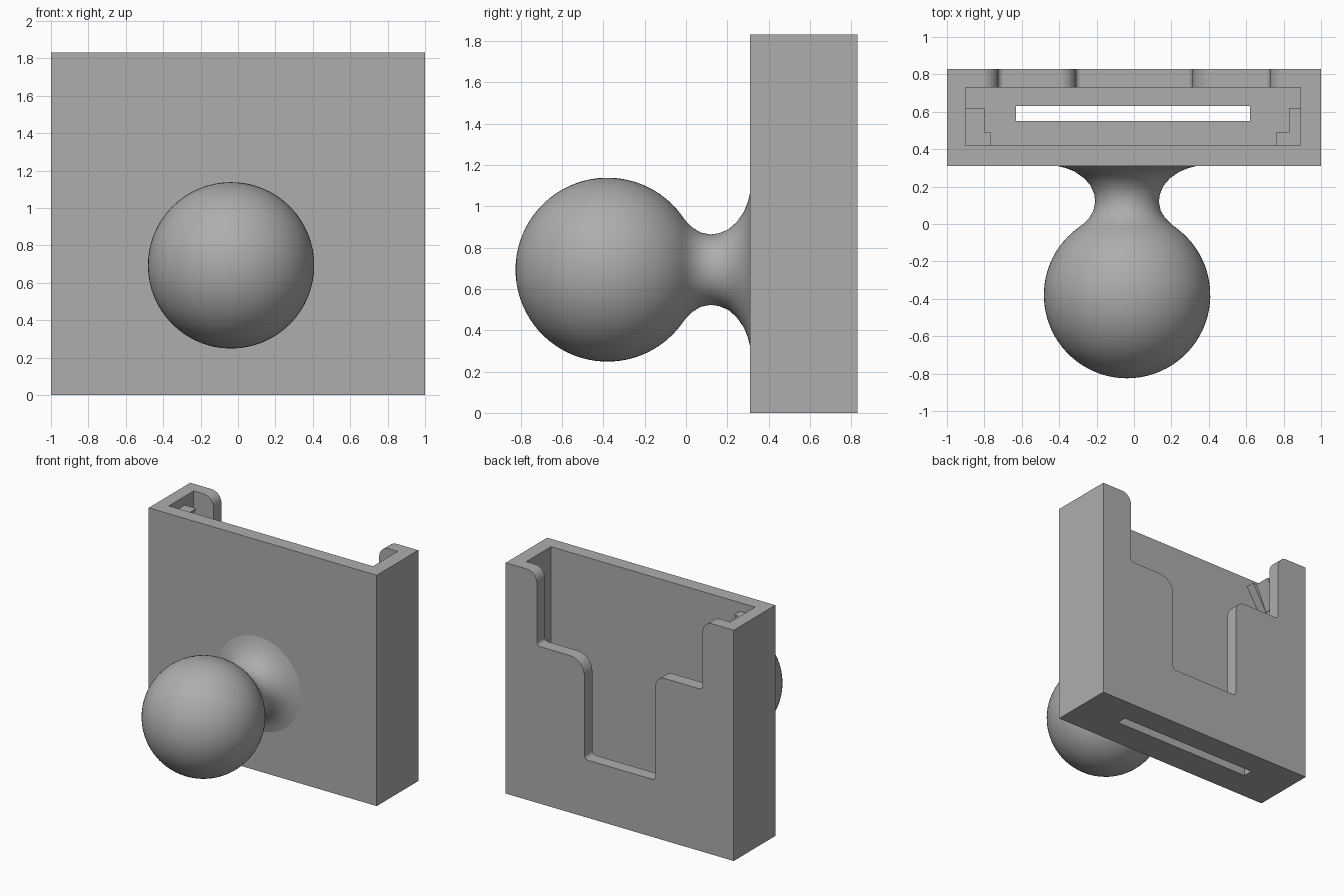
import bpy, bmesh, math
from mathutils import Vector, Matrix

cube = bpy.data.objects.get("Cube")
if cube:
    bpy.data.objects.remove(cube)

mat = bpy.data.materials.new("plain grey")
mat.use_nodes = True
GREY = (0.42, 0.42, 0.42, 1)
mat.diffuse_color = GREY
mat.node_tree.nodes["Principled BSDF"].inputs["Base Color"].default_value = GREY


def finish(name, bm):
    bmesh.ops.remove_doubles(bm, verts=bm.verts, dist=1e-4)
    bmesh.ops.recalc_face_normals(bm, faces=bm.faces)
    me = bpy.data.meshes.new(name)
    bm.to_mesh(me)
    bm.free()
    me.materials.append(mat)
    ob = bpy.data.objects.new(name, me)
    bpy.context.collection.objects.link(ob)
    return ob


def box(name, x0, x1, y0, y1, z0, z1):
    bm = bmesh.new()
    bmesh.ops.create_cube(bm, size=1)
    bmesh.ops.scale(bm, vec=(x1 - x0, y1 - y0, z1 - z0), verts=bm.verts)
    bmesh.ops.translate(bm, vec=((x0 + x1) / 2, (y0 + y1) / 2, (z0 + z1) / 2), verts=bm.verts)
    return finish(name, bm)


def rounded(corners, steps=8):
    """Round each (x, z, radius) corner of an outline."""
    out = []
    for i, (x, z, r) in enumerate(corners):
        p = Vector((x, z))
        if r == 0:
            out.append(p)
            continue
        a = (Vector(corners[i - 1][:2]) - p).normalized()
        b = (Vector(corners[(i + 1) % len(corners)][:2]) - p).normalized()
        for k in range(steps + 1):
            t = k / steps * math.pi / 2
            out.append(p + a * r * (1 - math.sin(t)) + b * r * (1 - math.cos(t)))
    return out


def prism(name, outline, y0, y1):
    bm = bmesh.new()
    face = bm.faces.new([bm.verts.new((p.x, y0, p.y)) for p in outline])
    ext = bmesh.ops.extrude_face_region(bm, geom=[face])
    verts = [v for v in ext["geom"] if isinstance(v, bmesh.types.BMVert)]
    bmesh.ops.translate(bm, vec=(0, y1 - y0, 0), verts=verts)
    return finish(name, bm)


def cut(target, cutter):
    mod = target.modifiers.new(cutter.name, 'BOOLEAN')
    mod.operation = 'DIFFERENCE'
    mod.solver = 'EXACT'
    mod.object = cutter
    bpy.context.view_layer.objects.active = target
    bpy.ops.object.modifier_apply(modifier=mod.name)
    bpy.data.objects.remove(cutter)


# Open-topped holder with a slot in its floor
TOP = 1.83
holder = box("holder", -1, 1, 0.31, 0.83, 0, TOP)
cut(holder, box("cavity_cutter", -0.9, 0.89, 0.42, 0.73, 0.1, 2))
cut(holder, box("slot_cutter", -0.63, 0.62, 0.55, 0.63, -0.1, 0.2))

# Stepped, rounded opening in the back wall
R = 0.085
notch = rounded([
    (-0.727 - R, 2, 0), (-0.727 - R, TOP, 0), (-0.727, TOP, R),
    (-0.727, 1.285, 0.03), (-0.313, 1.285, 0.08), (-0.313, 0.457, 0.03),
    (0.31, 0.457, 0.03), (0.31, 1.245, 0.13), (0.727, 1.245, 0.03),
    (0.727, TOP, R), (0.727 + R, TOP, 0), (0.727 + R, 2, 0)])
cut(holder, prism("notch_cutter", notch, 0.7, 0.9))


# Stepped corner supports, tapering down to the side walls
def support(name, wall, mid, tip, top, bottom):
    outline = [(wall, 0.42), (wall, 0.62), (mid, 0.62), (mid, 0.49), (tip, 0.49), (tip, 0.42)]
    bm = bmesh.new()
    upper = [bm.verts.new((x, y, top)) for x, y in outline]
    lower = [bm.verts.new((wall + (x - wall) * 0.05, y, bottom)) for x, y in outline]
    bm.faces.new(upper)
    bm.faces.new(lower)
    for i in range(len(outline)):
        j = (i + 1) % len(outline)
        bm.faces.new((upper[i], upper[j], lower[j], lower[i]))
    return finish(name, bm)


support("right_support", -0.9, -0.8, -0.765, 1.76, 1.55)
support("left_support", 0.89, 0.83, 0.76, 0.35, 0.1)

# Ball and flared neck, turned around the y axis
RAD, CY, JOIN = 0.445, -0.38, 0.98
profile = []
for i in range(33):
    t = math.pi - (math.pi - JOIN + 0.43) * i / 32
    profile.append((RAD * math.sin(t), CY + RAD * math.cos(t)))
profile = [p for p in profile if p[1] < -0.01]
profile += [(0.235, 0), (0.205, 0.03), (0.18, 0.07), (0.17, 0.12), (0.176, 0.16),
            (0.195, 0.205), (0.23, 0.245), (0.28, 0.28), (0.33, 0.3), (0.38, 0.312)]
bm = bmesh.new()
ring = [bm.verts.new((r, y, 0)) for r, y in profile]
edges = [bm.edges.new(pair) for pair in zip(ring, ring[1:])]
bmesh.ops.spin(bm, geom=ring + edges, cent=(0, 0, 0), axis=(0, 1, 0),
               angle=math.tau, steps=64, use_duplicate=False)
bmesh.ops.translate(bm, vec=(-0.037, 0, 0.693), verts=bm.verts)
ball = finish("ball_mount", bm)
bpy.ops.object.select_all(action='DESELECT')
ball.select_set(True)
bpy.context.view_layer.objects.active = ball
bpy.ops.object.shade_smooth_by_angle(angle=math.radians(40))
